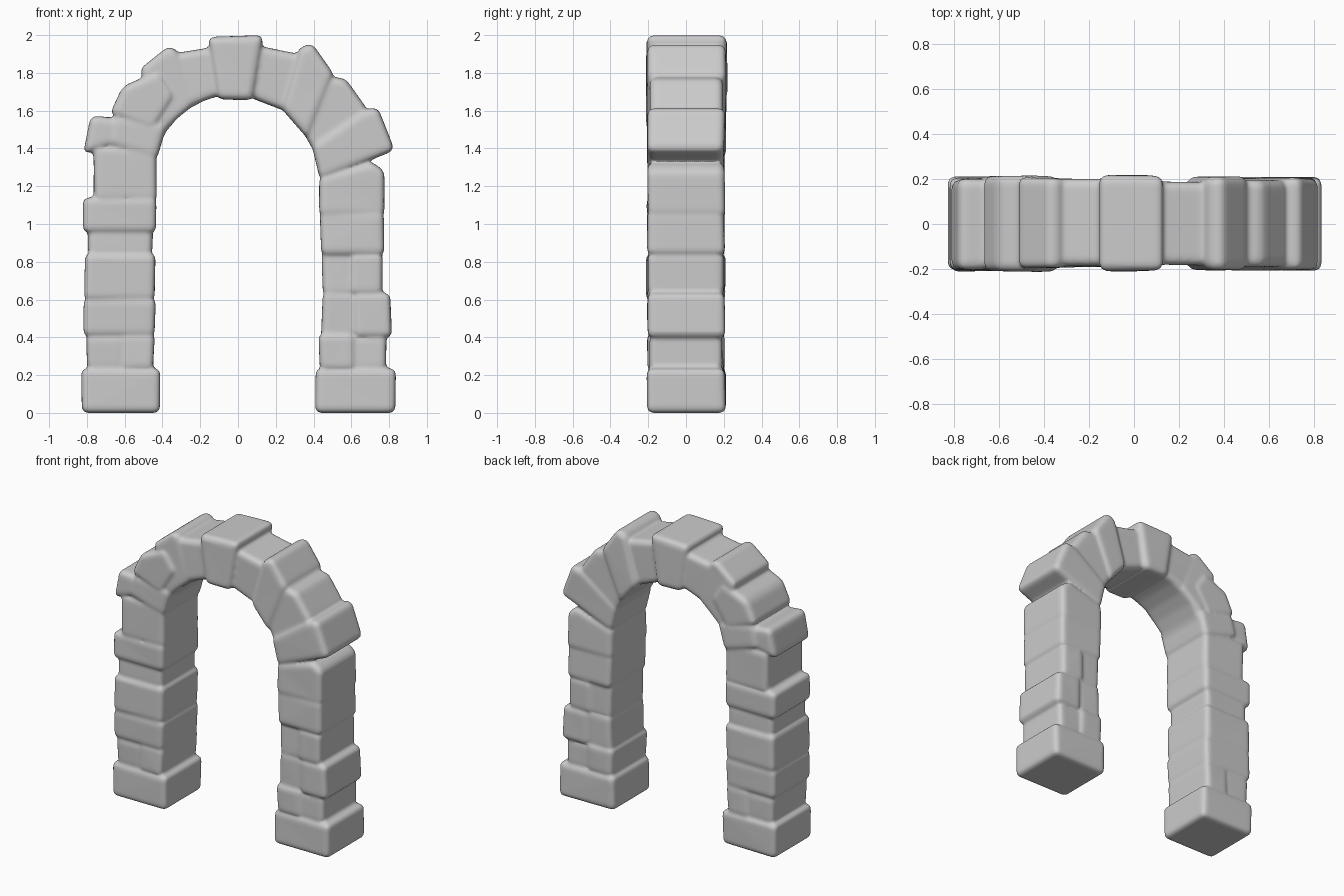
import bpy, bmesh, math, random
from mathutils import Vector

random.seed(4)
parts = []


def stone(name, pts, y0=-0.205, y1=0.205, bevel=0.032, jitter=0.005):
    """Rounded stone: an x-z outline extruded along y."""
    bm = bmesh.new()
    front = [bm.verts.new((x, y0, z)) for x, z in pts]
    back = [bm.verts.new((x, y1, z)) for x, z in pts]
    n = len(pts)
    bm.faces.new(front)
    bm.faces.new(back[::-1])
    for i in range(n):
        j = (i + 1) % n
        bm.faces.new((front[j], front[i], back[i], back[j]))
    for v in bm.verts:
        v.co.y += random.uniform(-jitter, jitter)
    bmesh.ops.recalc_face_normals(bm, faces=bm.faces)
    if bevel:
        bmesh.ops.bevel(bm, geom=bm.edges[:], offset=bevel, segments=3,
                        profile=0.5, affect='EDGES', clamp_overlap=True)
    bmesh.ops.triangulate(bm, faces=bm.faces[:])
    me = bpy.data.meshes.new(name)
    bm.to_mesh(me)
    bm.free()
    ob = bpy.data.objects.new(name, me)
    bpy.context.collection.objects.link(ob)
    parts.append(ob)


def block(name, x0, x1, z0, z1, y0=-0.2, y1=0.2, bevel=0.03):
    """Pillar course, slightly out of square."""
    r = lambda: random.uniform(-0.006, 0.006)
    stone(name, [(x0 + r(), z0), (x1 + r(), z0), (x1 + r(), z1), (x0 + r(), z1)],
          y0, y1, bevel)


# Mortar core filling the seams: legs and half-ring as convex slices
block("left_core", -0.76, -0.455, 0.03, 1.28, -0.18, 0.18, 0.015)
block("right_core", 0.455, 0.735, 0.03, 1.28, -0.18, 0.18, 0.015)
N = 16
for i in range(N):
    a, b = math.pi * i / N - 0.02, math.pi * (i + 1) / N + 0.02
    p = lambda t, rx, rz: (rx * math.cos(t), 1.25 + rz * math.sin(t))
    stone("ring_core", [p(a, 0.455, 0.44), p(a, 0.71, 0.63),
                        p(b, 0.71, 0.63), p(b, 0.455, 0.44)], -0.172, 0.172, 0, 0)

# Left pillar courses
for x0, x1, z0, z1, y in [
        (-0.83, -0.415, 0.0, 0.235, 0.207), (-0.80, -0.60, 0.225, 0.41, 0.195),
        (-0.62, -0.445, 0.225, 0.42, 0.203), (-0.82, -0.44, 0.405, 0.605, 0.203),
        (-0.81, -0.44, 0.595, 0.845, 0.208), (-0.79, -0.455, 0.83, 0.97, 0.192),
        (-0.825, -0.43, 0.955, 1.14, 0.207), (-0.76, -0.435, 1.12, 1.41, 0.203)]:
    block("left_pillar_stone", x0, x1, z0, z1, -y, y)

# Right pillar courses
for x0, x1, z0, z1, y in [
        (0.41, 0.83, 0.0, 0.235, 0.207), (0.43, 0.62, 0.225, 0.42, 0.205),
        (0.60, 0.785, 0.225, 0.41, 0.193), (0.445, 0.63, 0.40, 0.64, 0.193),
        (0.61, 0.81, 0.40, 0.635, 0.205), (0.445, 0.61, 0.62, 0.85, 0.190),
        (0.59, 0.77, 0.625, 0.845, 0.203), (0.435, 0.77, 0.835, 1.07, 0.203)]:
    block("right_pillar_stone", x0, x1, z0, z1, -y, y)
stone("right_springer", [(0.43, 1.04), (0.775, 1.04), (0.775, 1.28), (0.71, 1.33), (0.43, 1.25)])

# Arch stones: outline, front y, back y
for pts, y0, y1 in [
        ([(-0.82, 1.37), (-0.65, 1.42), (-0.64, 1.56), (-0.78, 1.575)], -0.20, 0.20),
        ([(-0.70, 1.42), (-0.43, 1.34), (-0.375, 1.53), (-0.66, 1.58)], -0.21, 0.21),
        ([(-0.68, 1.58), (-0.45, 1.49), (-0.33, 1.68), (-0.42, 1.81), (-0.61, 1.73)], -0.212, 0.215),
        ([(-0.41, 1.48), (-0.23, 1.64), (-0.32, 1.92), (-0.37, 1.94), (-0.52, 1.82)], -0.195, 0.205),
        ([(-0.29, 1.61), (-0.08, 1.69), (-0.11, 1.94), (-0.36, 1.90)], -0.19, 0.20),
        ([(-0.11, 1.66), (0.08, 1.655), (0.135, 2.0), (-0.16, 1.99)], -0.212, 0.215),
        ([(0.06, 1.67), (0.27, 1.59), (0.37, 1.89), (0.10, 1.945)], -0.182, 0.185),
        ([(0.23, 1.61), (0.37, 1.45), (0.51, 1.79), (0.39, 1.96), (0.32, 1.93)], -0.205, 0.21),
        ([(0.32, 1.53), (0.41, 1.37), (0.69, 1.60), (0.57, 1.77), (0.48, 1.78)], -0.195, 0.195),
        ([(0.39, 1.42), (0.435, 1.23), (0.83, 1.39), (0.74, 1.62), (0.65, 1.60)], -0.205, 0.205)]:
    stone("arch_stone", pts, y0, y1, 0.034)

# Fuse the stones into one weathered surface
bpy.ops.object.select_all(action='DESELECT')
for ob in parts:
    ob.select_set(True)
arch = parts[0]
bpy.context.view_layer.objects.active = arch
bpy.ops.object.join()
arch.name = "stone_arch"
rm = arch.modifiers.new("fuse", 'REMESH')
rm.mode = 'VOXEL'
rm.voxel_size = 0.011
rm.use_smooth_shade = True
sm = arch.modifiers.new("weather", 'SMOOTH')
sm.factor = 0.5
sm.iterations = 5
